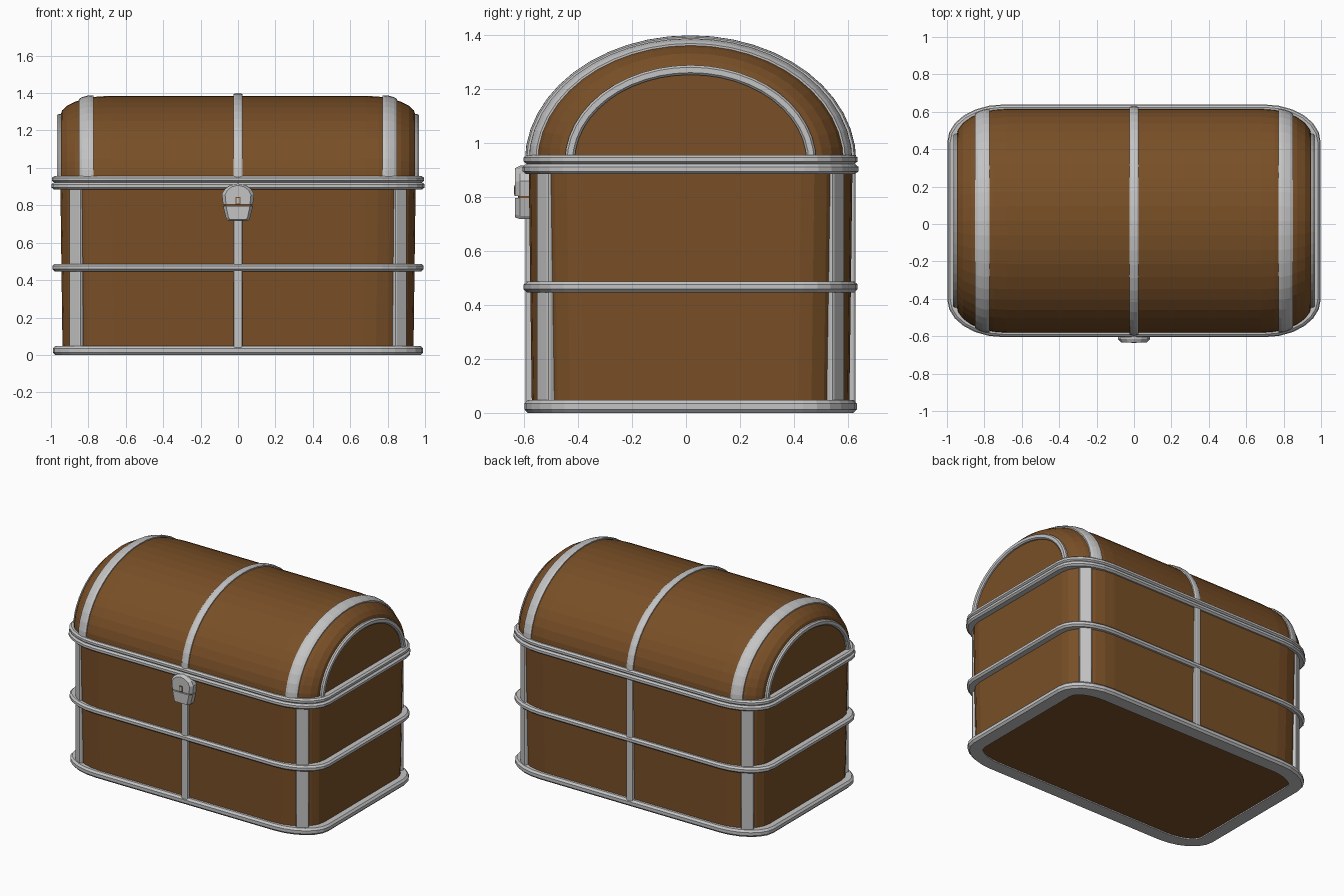
import bpy, bmesh, math
from mathutils import Matrix

if "Cube" in bpy.data.objects:
    bpy.data.objects.remove(bpy.data.objects["Cube"])

CY = 0.017      # chest body sits slightly behind centre, the lock fills the front
LID_Z = 0.93


def material(name, rgb):
    m = bpy.data.materials.new(name)
    m.diffuse_color = (*rgb, 1)
    m.use_nodes = True
    m.node_tree.nodes["Principled BSDF"].inputs["Base Color"].default_value = m.diffuse_color
    return m


WOOD = material("brown wood", (0.19, 0.078, 0.02))
METAL = material("grey metal", (0.55, 0.55, 0.55))


def finish(bm, name, mat):
    bmesh.ops.recalc_face_normals(bm, faces=bm.faces[:])
    me = bpy.data.meshes.new(name)
    bm.to_mesh(me)
    bm.free()
    me.materials.append(mat)
    ob = bpy.data.objects.new(name, me)
    bpy.context.collection.objects.link(ob)
    return ob


def loft(name, rings, mat, around=True, loop=False, caps=False):
    """Skin rings of points; around closes each ring, loop joins last ring to first."""
    bm = bmesh.new()
    vs = [[bm.verts.new(p) for p in r] for r in rings]
    n = len(vs[0])
    for i in range(len(vs) if loop else len(vs) - 1):
        a, b = vs[i], vs[(i + 1) % len(vs)]
        for j in range(n if around else n - 1):
            k = (j + 1) % n
            bm.faces.new((a[j], a[k], b[k], b[j]))
    if caps:
        bm.faces.new(vs[0])
        bm.faces.new(vs[-1])
    return finish(bm, name, mat)


def outline(z, hx, hy, rx, ry, seg=6):
    """Rounded rectangle with elliptical corners."""
    pts = []
    for q, (sx, sy) in enumerate([(1, 1), (-1, 1), (-1, -1), (1, -1)]):
        for i in range(seg + 1):
            a = math.pi / 2 * (q + i / seg)
            pts.append((sx * (hx - rx) + rx * math.cos(a),
                        CY + sy * (hy - ry) + ry * math.sin(a), z))
    return pts


def arch(x, hy, h, seg=24):
    return [(x, CY + hy * math.cos(math.pi * i / seg),
             LID_Z + h * math.sin(math.pi * i / seg)) for i in range(seg + 1)]


def lid_size(x):
    """Half width and height of the barrel lid at x, shrinking at the rounded ends."""
    s = min(1, max(0, (abs(x) - 0.68) / 0.27))
    k = 1 - math.sqrt(1 - s * s)
    return 0.60 - 0.15 * k, 0.455 - 0.105 * k


def box(name, size, loc, mat, rot=0, bevel=0.0):
    bm = bmesh.new()
    bmesh.ops.create_cube(bm, size=1, matrix=Matrix.Translation(loc)
                          @ Matrix.Rotation(rot, 4, 'Z') @ Matrix.Diagonal((*size, 1)))
    if bevel:
        bmesh.ops.bevel(bm, geom=bm.edges[:], offset=bevel, segments=2,
                        profile=0.5, affect='EDGES')
    return finish(bm, name, mat)


# Wooden body
loft("chest_body", [outline(0.008, 0.938, 0.588, 0.27, 0.19),
                    outline(0.92, 0.95, 0.60, 0.27, 0.19)], WOOD, caps=True)

# Barrel lid with rounded ends
half = [0.68 + 0.27 * math.sin(math.pi / 2 * i / 6) for i in range(7)]
loft("chest_lid", [arch(x, *lid_size(x)) for x in [-x for x in reversed(half)] + half],
     WOOD, caps=True)


# Metal rims round the body
def rim(name, z0, z1, hx, hy):
    b = (z1 - z0) * 0.28
    prof = [(z0, 0.10), (z0, 0.012), (z0 + b, 0), (z1 - b, 0), (z1, 0.012), (z1, 0.10)]
    loft(name, [outline(z, hx - d, hy - d, 0.30 - d, 0.20 - d) for z, d in prof],
         METAL, loop=True)


rim("bottom_rim", 0.0, 0.048, 0.99, 0.616)
rim("middle_rim", 0.447, 0.487, 0.993, 0.619)
rim("upper_body_rim", 0.885, 0.922, 0.998, 0.622)
rim("lid_rim", 0.922, 0.956, 0.995, 0.619)


# Metal straps over the lid
def lid_strap(name, xc, w, off):
    rings = []
    for t, d in [(-1, -0.02), (-1, 0.6), (-0.6, 1), (0, 1.1), (0.6, 1), (1, 0.6), (1, -0.02)]:
        x = xc + t * w / 2
        hy, h = lid_size(x)
        rings.append(arch(x, hy + d * off, h + d * off))
    loft(name, rings, METAL, loop=True)


lid_strap("lid_middle_strap", 0, 0.05, 0.013)
for side, s in (("right", 1), ("left", -1)):
    lid_strap("lid_strap_" + side, s * 0.811, 0.076, 0.012)
    # Arched band on the flat end of the lid
    prof = [(0.935, 0.466), (0.958, 0.466), (0.968, 0.458),
            (0.968, 0.438), (0.960, 0.430), (0.935, 0.430)]
    loft("lid_end_arch_" + side,
         [arch(s * x, r, r - 0.107) for x, r in prof], METAL, loop=True)
    # Corner strips
    for face, t in (("front", -1), ("back", 1)):
        box(f"corner_strip_{face}_{side}", (0.05, 0.08, 0.88),
            (s * 0.859, CY + t * 0.530, 0.465), METAL,
            rot=math.atan2(t * 0.27, s * 0.19), bevel=0.01)

# Centre strips on front and back
for face, t in (("front", -1), ("back", 1)):
    box("centre_strip_" + face, (0.05, 0.05, 0.88), (0, CY + t * 0.587, 0.465),
        METAL, bevel=0.01)


# Lock: domed upper plate and tapered lower plate with chamfered fronts
def plate(name, right_side, zc):
    pts = right_side + [(-x, z) for x, z in reversed(right_side) if x > 0]
    rings = [[(x * k, y, zc + (z - zc) * kz) for x, z in pts]
             for y, k, kz in ((-0.575, 1, 1), (-0.615, 1, 1), (-0.634, 0.8, 0.92))]
    loft(name, rings, METAL, caps=True)


plate("lock_upper", [(0, 0.916), (0.04, 0.908), (0.07, 0.888), (0.086, 0.86), (0.08, 0.803)], 0.803)
plate("lock_lower", [(0.08, 0.797), (0.064, 0.73), (0.055, 0.718)], 0.797)
box("lock_seam", (0.15, 0.045, 0.008), (0, -0.60, 0.80), WOOD)
box("keyhole_edge", (0.026, 0.006, 0.042), (0, -0.6325, 0.824), WOOD)
box("keyhole", (0.014, 0.006, 0.030), (0, -0.6335, 0.824), METAL)
